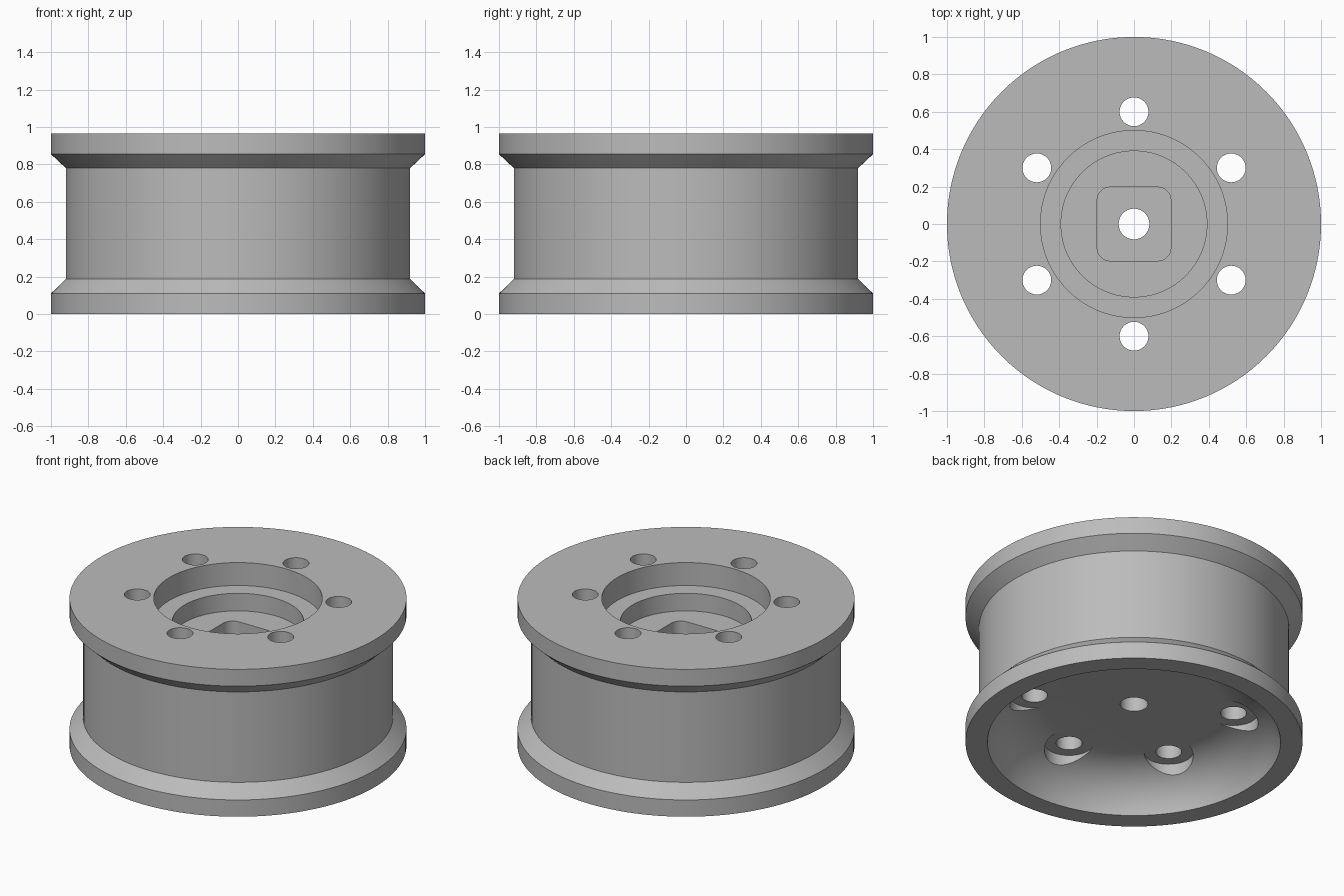
import bpy, bmesh, math
from mathutils import Matrix, Vector

if "Cube" in bpy.data.objects:
    bpy.data.objects.remove(bpy.data.objects["Cube"], do_unlink=True)

SEGMENTS = 128
HEIGHT = 0.965
CEILING = 0.26        # underside of the web
POCKET_TOP = 0.70     # floor of the stepped recess
POCKET_FLOOR = 0.50
BORE = 0.082

grey = bpy.data.materials.new("Grey metal")
grey.use_nodes = True
colour = (0.5, 0.5, 0.5, 1)
grey.diffuse_color = colour
grey.node_tree.nodes["Principled BSDF"].inputs["Base Color"].default_value = colour


def make_object(name, bm):
    bmesh.ops.recalc_face_normals(bm, faces=bm.faces)
    mesh = bpy.data.meshes.new(name)
    bm.to_mesh(mesh)
    bm.free()
    mesh.materials.append(grey)
    obj = bpy.data.objects.new(name, mesh)
    bpy.context.collection.objects.link(obj)
    return obj


def lathe(name, profile):
    """Revolve a closed (radius, height) outline around z."""
    bm = bmesh.new()
    verts = [bm.verts.new((r, 0, z)) for r, z in profile]
    edges = [bm.edges.new((a, b)) for a, b in zip(verts, verts[1:] + verts[:1])]
    bmesh.ops.spin(bm, geom=verts + edges, cent=(0, 0, 0), axis=(0, 0, 1),
                   angle=math.tau, steps=SEGMENTS, use_merge=True)
    bmesh.ops.remove_doubles(bm, verts=bm.verts, dist=1e-5)
    return make_object(name, bm)


def drill(name, radius, bottom, top, x, y):
    bm = bmesh.new()
    bmesh.ops.create_cone(bm, cap_ends=True, segments=48, radius1=radius, radius2=radius,
                          depth=top - bottom,
                          matrix=Matrix.Translation((x, y, (top + bottom) / 2)))
    return make_object(name, bm)


def rounded_square(name, half, corner, bottom, top):
    bm = bmesh.new()
    verts = []
    steps = 10
    for i in range(4):
        start = i * math.pi / 2
        middle = start + math.pi / 4
        centre = Vector((math.cos(middle), math.sin(middle))) * (half - corner) * math.sqrt(2)
        for k in range(steps + 1):
            a = start + k / steps * math.pi / 2
            verts.append(bm.verts.new((centre.x + corner * math.cos(a),
                                       centre.y + corner * math.sin(a), bottom)))
    face = bm.faces.new(verts)
    result = bmesh.ops.extrude_face_region(bm, geom=[face])
    moved = [g for g in result["geom"] if isinstance(g, bmesh.types.BMVert)]
    bmesh.ops.translate(bm, verts=moved, vec=(0, 0, top - bottom))
    return make_object(name, bm)


# Wheel body: outer rims, stepped top recess, bore and bowl-shaped underside
fillet, flat, mouth = 0.36, 0.524, 0.87
end = math.acos((fillet - CEILING) / fillet)
bowl = [(flat + fillet * math.sin(end * k / 16),
         CEILING - fillet + fillet * math.cos(end * k / 16)) for k in range(16)]
outline = [(mouth, 0), (1, 0), (1, 0.11), (0.92, 0.188), (0.92, 0.78), (1, 0.855),
           (1, HEIGHT), (0.5, HEIGHT), (0.5, 0.815), (0.39, 0.815), (0.39, POCKET_TOP),
           (BORE, POCKET_TOP), (BORE, CEILING)] + bowl
wheel = lathe("wheel", outline)

# Cutters: square hub pocket, six bolt holes and their counterbores
cutters = [rounded_square("hub_pocket", 0.197, 0.07, POCKET_FLOOR, 0.8)]
for i in range(6):
    a = math.pi / 6 + i * math.pi / 3
    x, y = 0.6 * math.cos(a), 0.6 * math.sin(a)
    cutters.append(drill("counterbore", 0.146, -0.1, CEILING - 0.001, x, y))
    cutters.append(drill("bolt_hole", 0.077, -0.2, 1.2, x, y))

bpy.ops.object.select_all(action='DESELECT')
bpy.context.view_layer.objects.active = wheel
wheel.select_set(True)
for cutter in cutters:
    cutter.hide_render = True
    mod = wheel.modifiers.new(cutter.name, 'BOOLEAN')
    mod.operation = 'DIFFERENCE'
    mod.solver = 'EXACT'
    mod.object = cutter
    bpy.ops.object.modifier_apply(modifier=mod.name)
    bpy.data.objects.remove(cutter, do_unlink=True)

bpy.ops.object.shade_smooth_by_angle(angle=math.radians(25))
